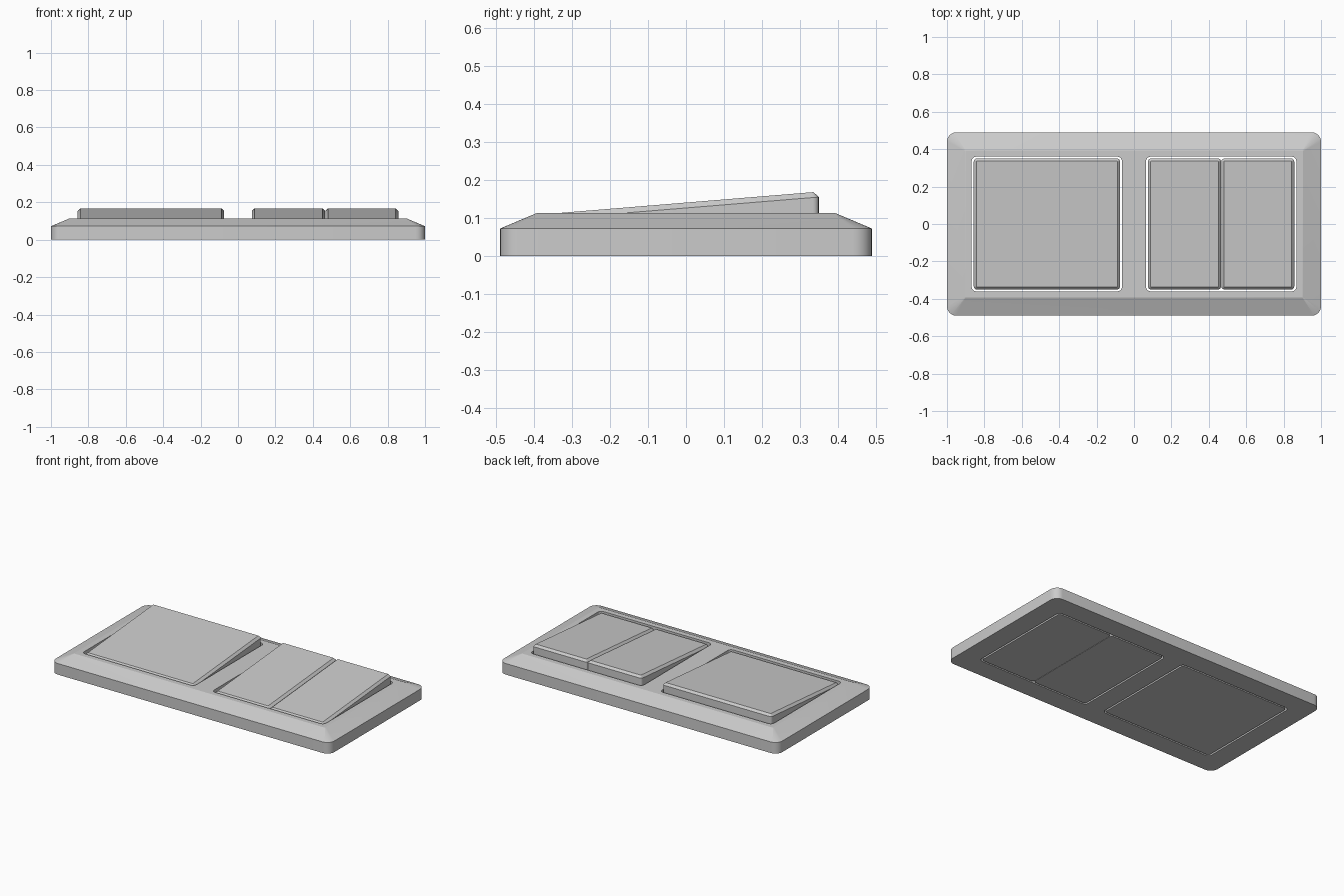
import bpy, bmesh, math

if "Cube" in bpy.data.objects:
    bpy.data.objects.remove(bpy.data.objects["Cube"])

SLOPE = 0.082  # tilt of the rocker tops


def ring(cx, hx, hy, r, z, slope=0.0, seg=6):
    """Rounded rectangle outline, optionally tilted along y."""
    pts = []
    for k, (sx, sy) in enumerate([(1, 1), (-1, 1), (-1, -1), (1, -1)]):
        for i in range(seg + 1):
            a = math.pi / 2 * (k + i / seg)
            x = cx + sx * (hx - r) + r * math.cos(a)
            y = sy * (hy - r) + r * math.sin(a)
            pts.append((x, y, z + slope * y))
    return pts


def loft(name, rings):
    """Closed solid through a stack of outlines."""
    bm = bmesh.new()
    loops = [[bm.verts.new(p) for p in r] for r in rings]
    n = len(loops[0])
    for a, b in zip(loops, loops[1:]):
        for i in range(n):
            j = (i + 1) % n
            bm.faces.new((a[i], a[j], b[j], b[i]))
    bm.faces.new(loops[0][::-1])
    bm.faces.new(loops[-1])
    bmesh.ops.recalc_face_normals(bm, faces=bm.faces)
    me = bpy.data.meshes.new(name)
    bm.to_mesh(me)
    bm.free()
    ob = bpy.data.objects.new(name, me)
    bpy.context.collection.objects.link(ob)
    return ob


def activate(ob):
    bpy.ops.object.select_all(action='DESELECT')
    ob.select_set(True)
    bpy.context.view_layer.objects.active = ob


# Wall plate with sloped rim
plate = loft("frame_plate", [
    ring(0, 1.0, 0.49, 0.05, 0),
    ring(0, 1.0, 0.49, 0.05, 0.072),
    ring(0, 0.903, 0.393, 0.004, 0.113),
])

# Two through openings
for side in (-1, 1):
    cutter = loft("opening_cutter", [
        ring(side * 0.466, 0.402, 0.36, 0.025, z) for z in (-0.1, 0.3)])
    cutter.hide_render = True
    mod = plate.modifiers.new("opening", 'BOOLEAN')
    mod.operation = 'DIFFERENCE'
    mod.solver = 'EXACT'
    mod.object = cutter
    activate(plate)
    bpy.ops.object.modifier_apply(modifier=mod.name)
    bpy.data.objects.remove(cutter)
activate(plate)
bpy.ops.object.shade_smooth_by_angle(angle=math.radians(20))


# Tilted rockers with chamfered top edges
def rocker(name, cx, hx):
    ob = loft(name, [
        ring(cx, hx, 0.35, 0.016, 0, seg=4),
        ring(cx, hx, 0.35, 0.016, 0.1263, SLOPE, seg=4),
        ring(cx, hx - 0.014, 0.336, 0.003, 0.1405, SLOPE, seg=4),
    ])
    activate(ob)
    bpy.ops.object.shade_smooth_by_angle(angle=math.radians(24))


rocker("wide_rocker", -0.466, 0.391)
rocker("narrow_rocker_left", 0.466 - 0.196, 0.195)
rocker("narrow_rocker_right", 0.466 + 0.196, 0.195)
